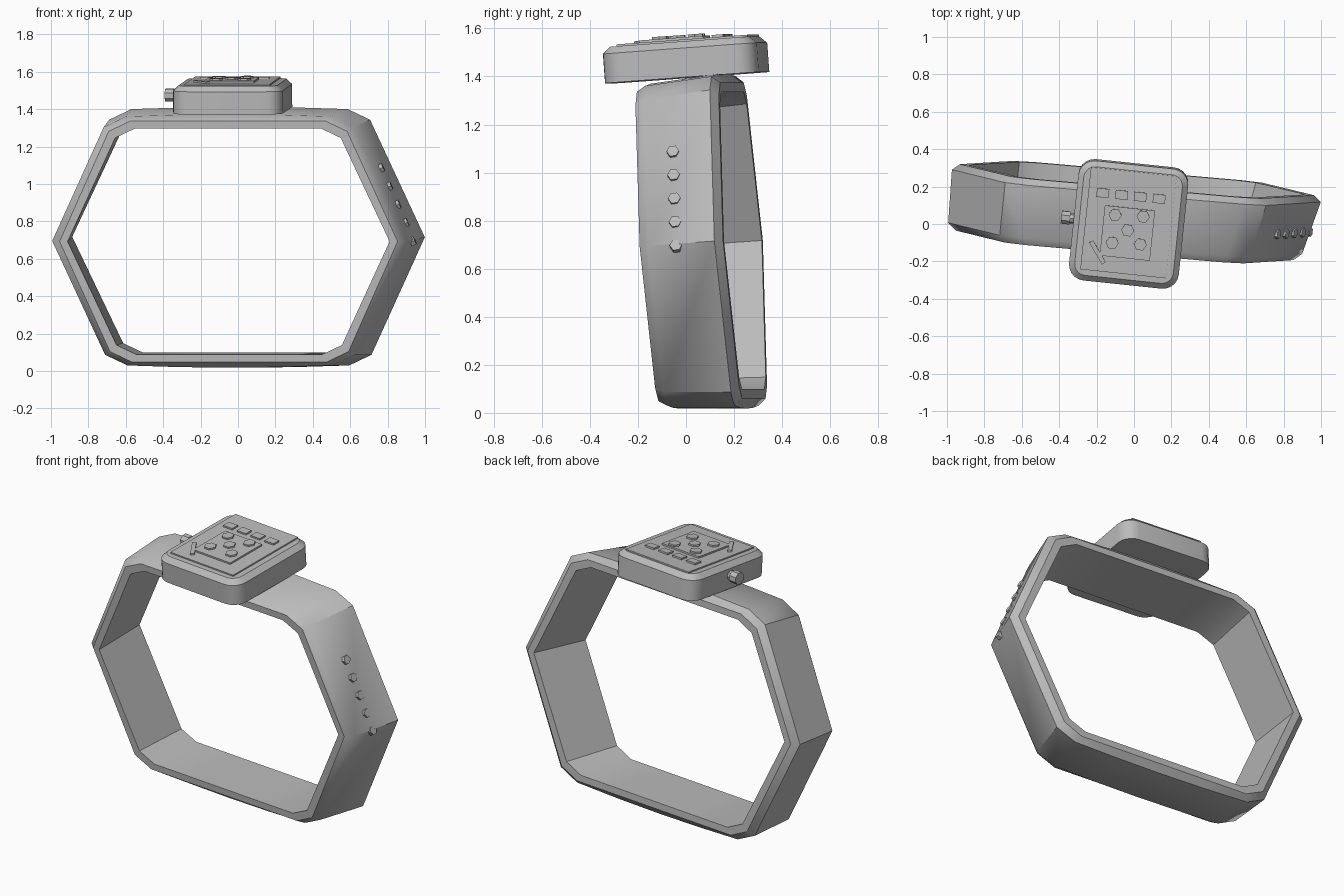
import bpy, bmesh, math
from mathutils import Matrix, Vector

if "Cube" in bpy.data.objects:
    bpy.data.objects.remove(bpy.data.objects["Cube"])

grey = bpy.data.materials.new("plain grey")
grey.diffuse_color = (0.5, 0.5, 0.5, 1)
grey.use_nodes = True
grey.node_tree.nodes["Principled BSDF"].inputs["Base Color"].default_value = grey.diffuse_color


def frame(loc, rx, rz):
    return (Matrix.Translation(loc) @ Matrix.Rotation(math.radians(rz), 4, 'Z')
            @ Matrix.Rotation(math.radians(rx), 4, 'X'))


STRAP = frame((0, 0.06, 0.705), 4, -5)
CASE = frame((-0.028, 0.005, 1.395), 4.2, -6)


def skin(name, loops, matrix, closed=False, angle=38):
    """Join equal-length loops of points into one solid."""
    bm = bmesh.new()
    rings = [[bm.verts.new(p) for p in loop] for loop in loops]
    n = len(rings[0])
    for a, b in zip(rings, rings[1:] + (rings[:1] if closed else [])):
        for i in range(n):
            j = (i + 1) % n
            bm.faces.new((a[i], a[j], b[j], b[i]))
    if not closed:
        bm.faces.new(rings[0])
        bm.faces.new(rings[-1])
    bmesh.ops.recalc_face_normals(bm, faces=bm.faces)
    mesh = bpy.data.meshes.new(name)
    bm.to_mesh(mesh)
    bm.free()
    mesh.materials.append(grey)
    ob = bpy.data.objects.new(name, mesh)
    bpy.context.collection.objects.link(ob)
    ob.matrix_world = matrix
    bpy.ops.object.select_all(action='DESELECT')
    ob.select_set(True)
    bpy.context.view_layer.objects.active = ob
    bpy.ops.object.shade_smooth_by_angle(angle=math.radians(angle))
    return ob


def prism(name, matrix, r, z0, z1, n=6, turn=0):
    pts = [(r * math.cos(turn + math.tau * i / n), r * math.sin(turn + math.tau * i / n))
           for i in range(n)]
    return skin(name, [[(x, y, z) for x, y in pts] for z in (z0, z1)], matrix)


def plate(name, x, y, w, d, z0, z1, turn=0):
    pts = [(-w / 2, -d / 2), (w / 2, -d / 2), (w / 2, d / 2), (-w / 2, d / 2)]
    m = CASE @ Matrix.Translation((x, y, 0)) @ Matrix.Rotation(math.radians(turn), 4, 'Z')
    return skin(name, [[(a, b, z) for a, b in pts] for z in (z0, z1)], m)


# Strap: bevelled six-sided band, slightly wider at the back
def band_loop(y, tip, c1, c2, bow, shift):
    right = [(tip, 0), c1, c2, (c2[0] / 2, c2[1] + bow * 0.75)]
    top = right + [(0, c2[1] + bow)] + [(-x, z) for x, z in reversed(right)]
    full = top + [(x, -z) for x, z in reversed(top[1:-1])]
    return [(x + shift, y, z) for x, z in full]


skin("strap", [
    band_loop(-0.178, 0.864, (0.605, 0.555), (0.50, 0.605), 0.0, -0.035),
    band_loop(-0.178, 0.907, (0.640, 0.590), (0.525, 0.645), 0.0, -0.035),
    band_loop(-0.140, 0.950, (0.670, 0.610), (0.550, 0.667), 0.012, -0.035),
    band_loop(0.145, 0.990, (0.700, 0.630), (0.580, 0.687), 0.012, 0.0),
    band_loop(0.178, 0.950, (0.670, 0.605), (0.555, 0.660), 0.0, 0.0),
    band_loop(0.178, 0.905, (0.635, 0.570), (0.530, 0.620), 0.0, 0.0),
], STRAP, closed=True)

# Strap holes: small six-sided studs down the right side
across = Vector((0.915, 0, 0.404)).to_track_quat('Z', 'Y').to_matrix().to_4x4()
for i in range(5):
    z = 0.385 - 0.098 * i
    at = Matrix.Translation((0.948 - abs(z) * 0.443, -0.02, z))
    prism(f"strap_hole_{i + 1}", STRAP @ at @ across, 0.026, -0.02, 0.007)


# Case: rounded box with a sloped upper rim
def round_rect(w, d, r, z, steps=5):
    pts = []
    for k, (sx, sy) in enumerate(((1, 1), (-1, 1), (-1, -1), (1, -1))):
        for s in range(steps + 1):
            a = math.pi / 2 * (k + s / steps)
            pts.append((sx * (w / 2 - r) + r * math.cos(a),
                        sy * (d / 2 - r) + r * math.sin(a), z))
    return pts


skin("case", [round_rect(0.59, 0.645, 0.085, 0), round_rect(0.59, 0.645, 0.085, 0.122),
              round_rect(0.53, 0.585, 0.06, 0.150)], CASE, angle=24)

# Screen, centre panel and its buttons
plate("screen", -0.002, 0.013, 0.46, 0.55, 0.14, 0.158)
plate("centre_panel", -0.002, -0.042, 0.27, 0.27, 0.15, 0.168)
for i, (x, y) in enumerate(((0, 0), (-0.075, 0.075), (0.075, 0.082), (-0.075, -0.075), (0.075, -0.068))):
    prism(f"panel_button_{i + 1}",
          CASE @ Matrix.Translation((x - 0.002, y - 0.027, 0)), 0.035, 0.16, 0.178)

# Row of square icons and the slanted pointer
for i in range(4):
    plate(f"icon_{i + 1}", -0.155 + 0.101 * i, 0.158, 0.066, 0.048, 0.15, 0.168)
plate("pointer", -0.150, -0.162, 0.024, 0.135, 0.15, 0.168, turn=36)

# Crown on the left side
sideways = Matrix.Rotation(-math.pi / 2, 4, 'Y')
crown_at = CASE @ Matrix.Translation((0, 0, 0.080)) @ sideways
prism("crown_stem", crown_at, 0.028, 0.27, 0.325, 8)
prism("crown", crown_at, 0.037, 0.315, 0.362, 8, math.pi / 8)
